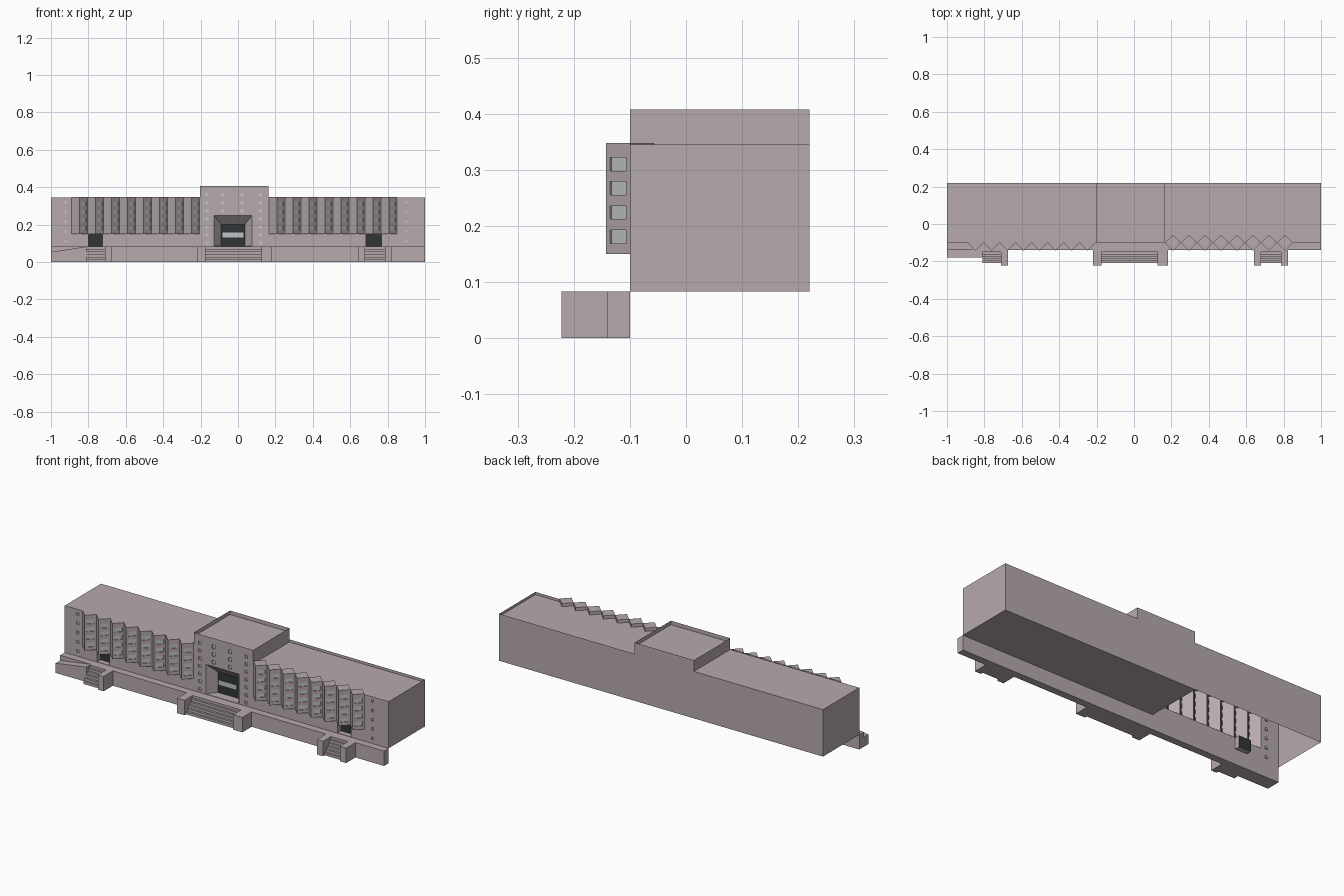
import bpy, bmesh
from mathutils import Vector

if "Cube" in bpy.data.objects:
    bpy.data.objects.remove(bpy.data.objects["Cube"])


def material(name, rgb):
    m = bpy.data.materials.new(name)
    m.diffuse_color = (*rgb, 1)
    m.use_nodes = True
    m.node_tree.nodes["Principled BSDF"].inputs["Base Color"].default_value = m.diffuse_color
    return m


MATS = [material("stone", (0.47, 0.40, 0.415)),
        material("window_glass", (0.52, 0.56, 0.56)),
        material("dark_doorway", (0.03, 0.036, 0.036))]
STONE, GLASS, DARK = 0, 1, 2


def finish(name, bm):
    me = bpy.data.meshes.new(name)
    bm.to_mesh(me)
    bm.free()
    for m in MATS:
        me.materials.append(m)
    ob = bpy.data.objects.new(name, me)
    bpy.context.collection.objects.link(ob)
    return ob


def face(bm, pts, mat=STONE):
    f = bm.faces.new([bm.verts.new(p) for p in pts])
    f.material_index = mat
    return f


def wall(bm, a, b, z0, z1, openings):
    """Upright wall from a to b. Opening: u0, u1, z0, z1, depth (None = hole),
    material, side splay, top splay."""
    a, b = Vector((*a, 0)), Vector((*b, 0))
    d = (b - a).normalized()
    inward = Vector((-d.y, d.x, 0))

    def P(u, z, depth=0):
        return a + d * u + inward * depth + Vector((0, 0, z))

    us = sorted({0, (b - a).length, *[u for o in openings for u in o[:2]]})
    zs = sorted({z0, z1, *[z for o in openings for z in o[2:4]]})
    for ua, ub in zip(us, us[1:]):
        for za, zb in zip(zs, zs[1:]):
            u, z = (ua + ub) / 2, (za + zb) / 2
            if not any(o[0] < u < o[1] and o[2] < z < o[3] for o in openings):
                face(bm, [P(ua, za), P(ub, za), P(ub, zb), P(ua, zb)])
    for u0, u1, v0, v1, depth, mat, side, top in openings:
        if depth is None:
            continue
        outer = [P(u0, v0), P(u1, v0), P(u1, v1), P(u0, v1)]
        inner = [P(u0 + side, v0, depth), P(u1 - side, v0, depth),
                 P(u1 - side, v1 - top, depth), P(u0 + side, v1 - top, depth)]
        face(bm, inner, mat)
        for i in range(4):
            j = (i + 1) % 4
            face(bm, [outer[i], outer[j], inner[j], inner[i]])


def prism(name, pts, z0, z1, openings={}, floor=True, skip=(), rim=0, sink=0):
    """Walls round a counter-clockwise footprint, with roof and parapet."""
    bm = bmesh.new()
    for i, a in enumerate(pts):
        if i not in skip:
            wall(bm, a, pts[(i + 1) % len(pts)], z0, z1, openings.get(i, []))
    roof = face(bm, [(x, y, z1) for x, y in pts])
    if rim:
        bmesh.ops.inset_individual(bm, faces=[roof], thickness=rim)
        ext = bmesh.ops.extrude_discrete_faces(bm, faces=[roof])["faces"]
        bmesh.ops.translate(bm, verts=ext[0].verts[:], vec=(0, 0, -sink))
    if floor:
        face(bm, [(x, y, z0) for x, y in reversed(pts)])
    bmesh.ops.remove_doubles(bm, verts=bm.verts[:], dist=1e-5)
    return finish(name, bm)


def rect(x0, x1, y0, y1):
    return [(x0, y0), (x1, y0), (x1, y1), (x0, y1)]


def extrude(name, pts, vec):
    bm = bmesh.new()
    f = face(bm, pts)
    g = bmesh.ops.extrude_face_region(bm, geom=[f])["geom"]
    bmesh.ops.translate(bm, vec=vec, verts=[v for v in g if isinstance(v, bmesh.types.BMVert)])
    bmesh.ops.recalc_face_normals(bm, faces=bm.faces[:])
    return finish(name, bm)


FRONT, BACK, BASE, ROOF = -0.10, 0.22, 0.083, 0.345
TX0, TX1 = -0.203, 0.163          # tower sides


def small_windows(x, zs, origin, half):
    return [(x - origin - half, x - origin + half, z - half, z + half, 0.006, GLASS, 0, 0)
            for z in zs]


def door(x0, x1, origin):
    return (x0 - origin, x1 - origin, BASE + 0.002, 0.148, 0.03, DARK, 0, 0)


# Wings: the left one is an open shell behind its bays, the right has a parapet
end_rows = [0.112 + 0.052 * i for i in range(5)]
prism("left_wing", rect(-1, TX0, FRONT, BACK), BASE, ROOF,
      {0: small_windows(-0.92, end_rows, -1, 0.007) + [door(-0.80, -0.725, -1),
          (0.11, 0.795, 0.15, 0.344, None, 0, 0, 0)]},
      floor=False, skip=(1,))
prism("right_wing", rect(TX1, 1, FRONT, BACK), BASE, ROOF,
      {0: small_windows(0.90, end_rows, TX1, 0.007) + [door(0.685, 0.768, TX1)]},
      skip=(3,), rim=0.003, sink=0.015)

# Central tower with splayed entrance
rows = [0.36 - 0.043 * i for i in range(7)]
tower_open = [(-0.128 - TX0, 0.075 - TX0, BASE + 0.002, 0.25, 0.05, DARK, 0.038, 0.05)]
for x in (-0.166, 0.12):
    tower_open += small_windows(x, rows, TX0, 0.008)
for x in (-0.082, 0.021):
    tower_open += small_windows(x, rows[:3], TX0, 0.010)
prism("central_tower", rect(TX0, TX1, FRONT, BACK), BASE, 0.408,
      {0: tower_open}, rim=0.009, sink=0.022)
prism("entrance_panel", rect(-0.083, 0.030, -0.054, -0.051), 0.132, 0.157).data.materials[0] = MATS[GLASS]

# Saw-tooth bays, windows on the faces turned right
PITCH = 0.0856
bay_windows = [(0.011, 0.051, 0.169 + 0.043 * i, 0.193 + 0.043 * i, 0.004, GLASS, 0, 0)
               for i in range(4)]
for i in range(8):
    x = -0.89 + i * PITCH
    prism(f"left_bay_{i + 1}", [(x, FRONT), (x + PITCH / 2, -0.143), (x + PITCH, FRONT)],
          0.15, 0.348, {1: bay_windows}, skip=(2,))
    x = TX1 + 0.002 + i * PITCH
    prism(f"right_bay_{i + 1}", [(x, FRONT), (x + PITCH / 2, -0.143), (x + PITCH, FRONT),
                                 (x + PITCH / 2, -0.057)],
          0.15, 0.348, {1: bay_windows})

# Podium and stair cheeks
EDGE, TIP = -0.14, -0.222
prism("podium", rect(-1, 1, EDGE, FRONT), 0, BASE)
for i, (x0, x1) in enumerate([(-0.71, -0.675), (-0.22, -0.175), (0.125, 0.182),
                              (0.642, 0.68), (0.785, 0.823)]):
    prism(f"stair_cheek_{i + 1}", rect(x0, x1, TIP, EDGE), 0, BASE)

# Stairs
STEPS = 6
profile = [(EDGE, 0)]
for i in range(STEPS):
    y = -0.208 + i * 0.0115
    profile += [(y, i * BASE / STEPS), (y, (i + 1) * BASE / STEPS)]
profile.append((EDGE, BASE))
for name, x0, x1 in (("left_stairs", -0.81, -0.71), ("centre_stairs", -0.175, 0.125),
                     ("right_stairs", 0.68, 0.785)):
    extrude(name, [(x0, y, z) for y, z in profile], (x1 - x0, 0, 0))

# Access ramp
extrude("ramp", [(-1, -0.18, 0), (-0.81, -0.18, 0), (-0.81, -0.18, BASE), (-1, -0.18, 0.054)],
        (0, 0.04, 0))
